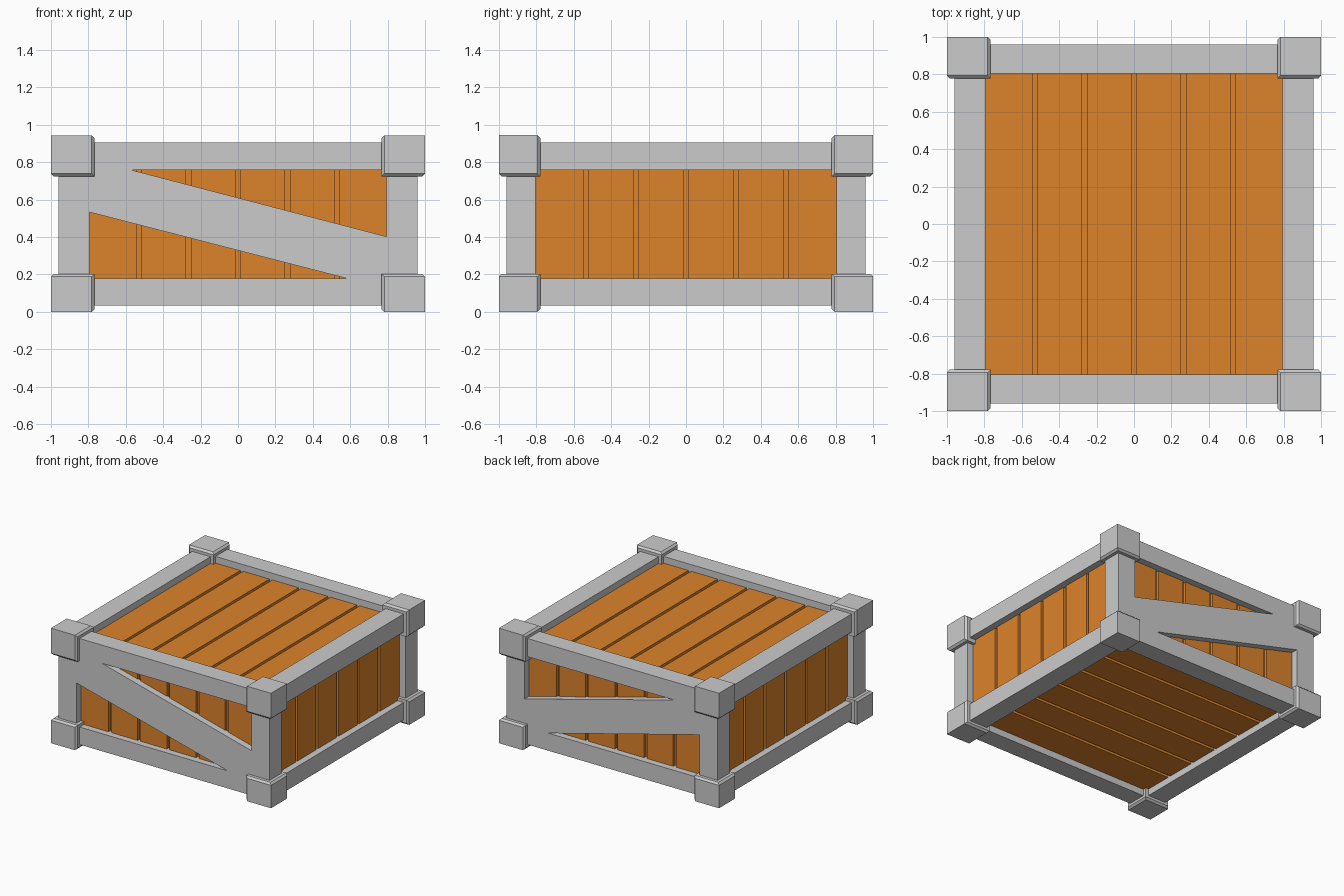
import bpy, bmesh
from itertools import product
from mathutils import Vector

if "Cube" in bpy.data.objects:
    bpy.data.objects.remove(bpy.data.objects["Cube"])

H = 0.944                      # total height
ZLO, ZHI = 0.035, 0.906        # frame bottom and top
OX0, OX1 = 0.795, 0.96         # frame inner / outer half size in x
OY0, OY1 = 0.805, 0.96         # frame inner / outer half size in y
OZ0, OZ1 = 0.179, 0.757        # opening bottom / top
INSET, GROOVE = 0.055, 0.025   # plank recess, groove depth and width

wood = bpy.data.materials.new("orange_wood")
wood.diffuse_color = (0.72, 0.23, 0.025, 1)
wood.use_nodes = True
wood.node_tree.nodes["Principled BSDF"].inputs["Base Color"].default_value = wood.diffuse_color


def finish(name, bm, mat=None):
    bmesh.ops.recalc_face_normals(bm, faces=bm.faces)
    me = bpy.data.meshes.new(name)
    bm.to_mesh(me)
    bm.free()
    ob = bpy.data.objects.new(name, me)
    bpy.context.collection.objects.link(ob)
    if mat:
        me.materials.append(mat)
    return ob


def add_box(bm, a, b):
    lo = Vector([min(p, q) for p, q in zip(a, b)])
    hi = Vector([max(p, q) for p, q in zip(a, b)])
    vs = bmesh.ops.create_cube(bm, size=1)["verts"]
    for v in vs:
        v.co = Vector([(lo[i] + hi[i]) / 2 + v.co[i] * (hi[i] - lo[i]) for i in range(3)])


def box(name, a, b, mat=None):
    bm = bmesh.new()
    add_box(bm, a, b)
    return finish(name, bm, mat)


# Frame beams, ends hidden inside the corner caps
for s in (-1, 1):
    side = "front" if s < 0 else "back"
    hand = "left" if s < 0 else "right"
    for z0, z1, lvl in ((ZLO, OZ0, "bottom"), (OZ1, ZHI, "top")):
        box(f"{side}_{lvl}_beam", (-0.9, s * OY0, z0), (0.9, s * OY1, z1))
        box(f"{hand}_{lvl}_beam", (s * OX0, -0.9, z0), (s * OX1, 0.9, z1))
    for t in (-1, 1):
        box(f"corner_post_{hand}_{'front' if t < 0 else 'back'}",
            (s * OX0, t * OY0, 0.1), (s * OX1, t * OY1, 0.84))

# Corner caps: only the rim between outer and inner faces is chamfered
for sx, sy, top in product((-1, 1), (-1, 1), (False, True)):
    bm = bmesh.new()
    add_box(bm, (sx, sy, H if top else 0),
            (sx * 0.767, sy * 0.778, 0.724 if top else 0.203))
    bmesh.ops.recalc_face_normals(bm, faces=bm.faces)
    out = Vector((sx, sy, 1 if top else -1))
    rim = [e for e in bm.edges
           if e.link_faces[0].normal.dot(out) * e.link_faces[1].normal.dot(out) < 0]
    bmesh.ops.bevel(bm, geom=rim, offset=0.015, segments=1, affect='EDGES')
    finish(f"{'top' if top else 'bottom'}_corner_cap", bm)

# Diagonal braces on front and back, filling the opening corner to corner
profile = [(-OX0, 0.533), (-OX0, OZ1), (-0.565, OZ1),
           (OX0, 0.402), (OX0, OZ0), (0.58, OZ0)]
for s in (-1, 1):
    bm = bmesh.new()
    face = bm.faces.new([bm.verts.new((x, s * OY1, z)) for x, z in profile])
    ext = bmesh.ops.extrude_face_region(bm, geom=[face], use_keep_orig=True)
    for v in ext["geom"]:
        if isinstance(v, bmesh.types.BMVert):
            v.co.y = s * (OY1 - INSET - 0.01)
    finish("front_brace" if s < 0 else "back_brace", bm)

# Inner box seen at the bottom of the grooves
PX, PY = OX1 - INSET, OY1 - INSET
PB, PT = ZLO + INSET, ZHI - INSET
g = GROOVE
box("inner_box", (g - PX, g - PY, PB + g), (PX - g, PY - g, PT - g), wood)


def planks(name, axis, place):
    """Six boards separated by narrow gaps; place(u0, u1) returns box corners."""
    bm = bmesh.new()
    pitch = 0.265 if axis == 'x' else 0.268
    for i in range(6):
        u0, u1 = (i - 3) * pitch + g / 2, (i - 2) * pitch - g / 2
        u0 = -0.85 if i == 0 else u0
        u1 = 0.85 if i == 5 else u1
        add_box(bm, *place(u0, u1))
    finish(name, bm, wood)


# Upright boards on the four walls
for s in (-1, 1):
    planks("front_planks" if s < 0 else "back_planks", 'x',
           lambda a, b: ((a, s * (PY - g), 0.12), (b, s * PY, 0.82)))
    planks("left_planks" if s < 0 else "right_planks", 'y',
           lambda a, b: ((s * (PX - g), a, 0.12), (s * PX, b, 0.82)))

# Lid boards run front to back, floor boards run side to side
planks("lid_planks", 'x', lambda a, b: ((a, -0.85, PT - g), (b, 0.85, PT)))
planks("floor_planks", 'y', lambda a, b: ((-0.85, a, PB), (0.85, b, PB + g)))
